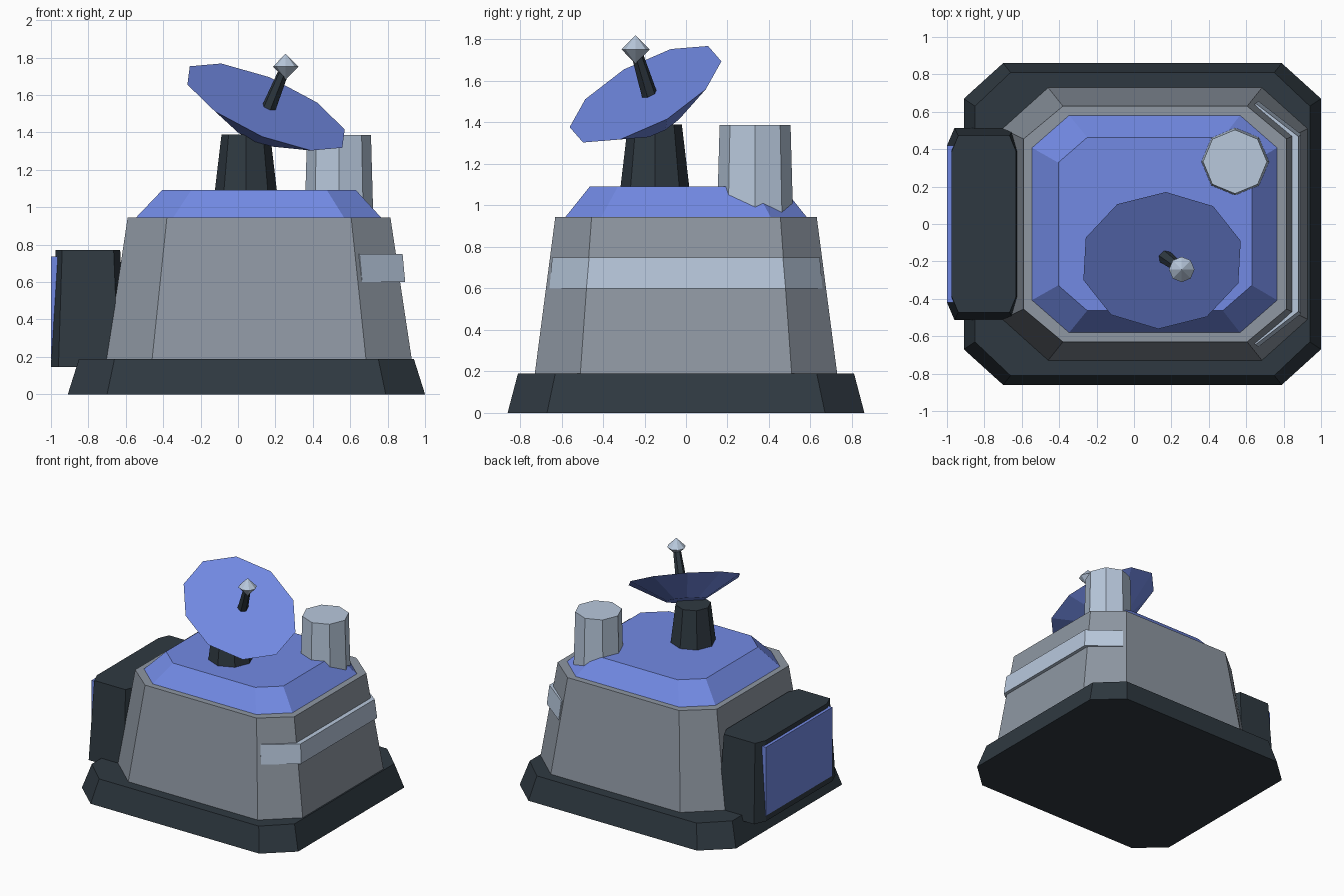
import bpy, bmesh, math
from mathutils import Vector

if "Cube" in bpy.data.objects:
    bpy.data.objects.remove(bpy.data.objects["Cube"])


def srgb(r, g, b):
    return tuple(((c / 255 + 0.055) / 1.055) ** 2.4 for c in (r, g, b)) + (1,)


def material(name, rgb):
    m = bpy.data.materials.new(name)
    m.diffuse_color = srgb(*rgb)
    m.use_nodes = True
    m.node_tree.nodes["Principled BSDF"].inputs["Base Color"].default_value = m.diffuse_color
    return m


DARK = material("dark slate", (47, 57, 65))
GREY = material("mid grey", (142, 151, 162))
BLUE = material("bright blue", (114, 138, 228))
PALE = material("pale steel", (184, 200, 220))


def loft(name, rings, mat):
    """Skin a stack of equal-length rings and cap both ends."""
    bm = bmesh.new()
    rows = [[bm.verts.new(p) for p in ring] for ring in rings]
    n = len(rows[0])
    for a, b in zip(rows, rows[1:]):
        for i in range(n):
            j = (i + 1) % n
            bm.faces.new((a[i], a[j], b[j], b[i]))
    bm.faces.new(rows[0][::-1])
    bm.faces.new(rows[-1])
    bmesh.ops.remove_doubles(bm, verts=bm.verts, dist=1e-5)
    bmesh.ops.recalc_face_normals(bm, faces=bm.faces)
    me = bpy.data.meshes.new(name)
    bm.to_mesh(me)
    bm.free()
    me.materials.append(mat)
    ob = bpy.data.objects.new(name, me)
    bpy.context.collection.objects.link(ob)
    return ob


def cut_rect(x0, x1, y, cx, cy, z):
    """Rectangle with cut corners, symmetric in y."""
    return [(x0 + cx, -y, z), (x1 - cx, -y, z), (x1, cy - y, z), (x1, y - cy, z),
            (x1 - cx, y, z), (x0 + cx, y, z), (x0, y - cy, z), (x0, cy - y, z)]


def oval(centre, u, v, n):
    """Polygon ring spanned by two half-axis vectors."""
    return [Vector(centre) + u * math.cos(t) + v * math.sin(t)
            for t in (2 * math.pi * i / n for i in range(n))]


def disc(centre, r, n=8):
    return oval(centre, Vector((r, 0, 0)), Vector((0, r, 0)), n)


# Stepped building: plinth, walls, roof
loft("plinth", [cut_rect(-0.91, 1.0, 0.86, 0.21, 0.19, 0),
                cut_rect(-0.85, 0.94, 0.81, 0.19, 0.18, 0.19)], DARK)
loft("walls", [cut_rect(-0.705, 0.93, 0.73, 0.245, 0.22, 0.18),
               cut_rect(-0.59, 0.815, 0.63, 0.21, 0.175, 0.945)], GREY)
loft("roof", [cut_rect(-0.55, 0.77, 0.585, 0.2, 0.175, 0.94),
              cut_rect(-0.405, 0.63, 0.463, 0.155, 0.135, 1.092)], BLUE)

# Raised band wrapping the right side and its two cut corners
sections = []
for x, y, dx, dy in ((0.65, 0.645, 0.03, 0.036), (0.88, 0.467, 0.045, 0.02)):
    sections.append([(x, y, 0.75), (x + 0.014, y + 0.013, 0.60),
                     (x + 0.014 - dx, y + 0.013 - dy, 0.60), (x - dx, y - dy, 0.75)])
mirrored = [[(x, -y, z) for x, y, z in s] for s in reversed(sections)]
loft("side_band", sections + mirrored, PALE)

# Equipment box on the left with its blue panel
loft("side_box", [cut_rect(-1.0, -0.6, 0.513, 0.04, 0.093, 0.147),
                  cut_rect(-0.975, -0.63, 0.472, 0.035, 0.085, 0.772)], DARK)
loft("box_panel", [cut_rect(-1.0, -0.95, 0.42, 0, 0, z) for z in (0.19, 0.737)], BLUE)

# Roof canister and dish pedestal
loft("canister", [disc((0.54, 0.333, 0.92), 0.184), disc((0.54, 0.333, 1.387), 0.171)], PALE)
loft("pedestal", [disc((0.042, -0.15, 1.07), 0.168), disc((0.042, -0.15, 1.39), 0.13)], DARK)

# Tilted ten-sided dish with a flat face and tapered back
centre = Vector((0.15, -0.195, 1.536))
normal = Vector((0.398, -0.456, 1)).normalized()
u = Vector((0.818, -0.245, -0.433))
u = (u - normal * u.dot(normal)).normalized()
v = normal.cross(u)
loft("dish", [oval(centre - normal * 0.152, u * 0.168, v * 0.137, 10),
              oval(centre, u * 0.478, v * 0.39, 10)], BLUE)

# Feed rod and its spindle-shaped tip
foot, tip = Vector((0.158, -0.17, 1.515)), Vector((0.255, -0.243, 1.752))
axis = (tip - foot).normalized()
s = axis.orthogonal().normalized()
t = axis.cross(s)
loft("feed_rod", [oval(foot, s * 0.04, t * 0.04, 6), oval(tip, s * 0.027, t * 0.027, 6)], DARK)
loft("feed_tip", [disc(tip + Vector((0, 0, h)), r)
                  for h, r in ((-0.068, 0.001), (0, 0.068), (0.068, 0.001))], PALE)
